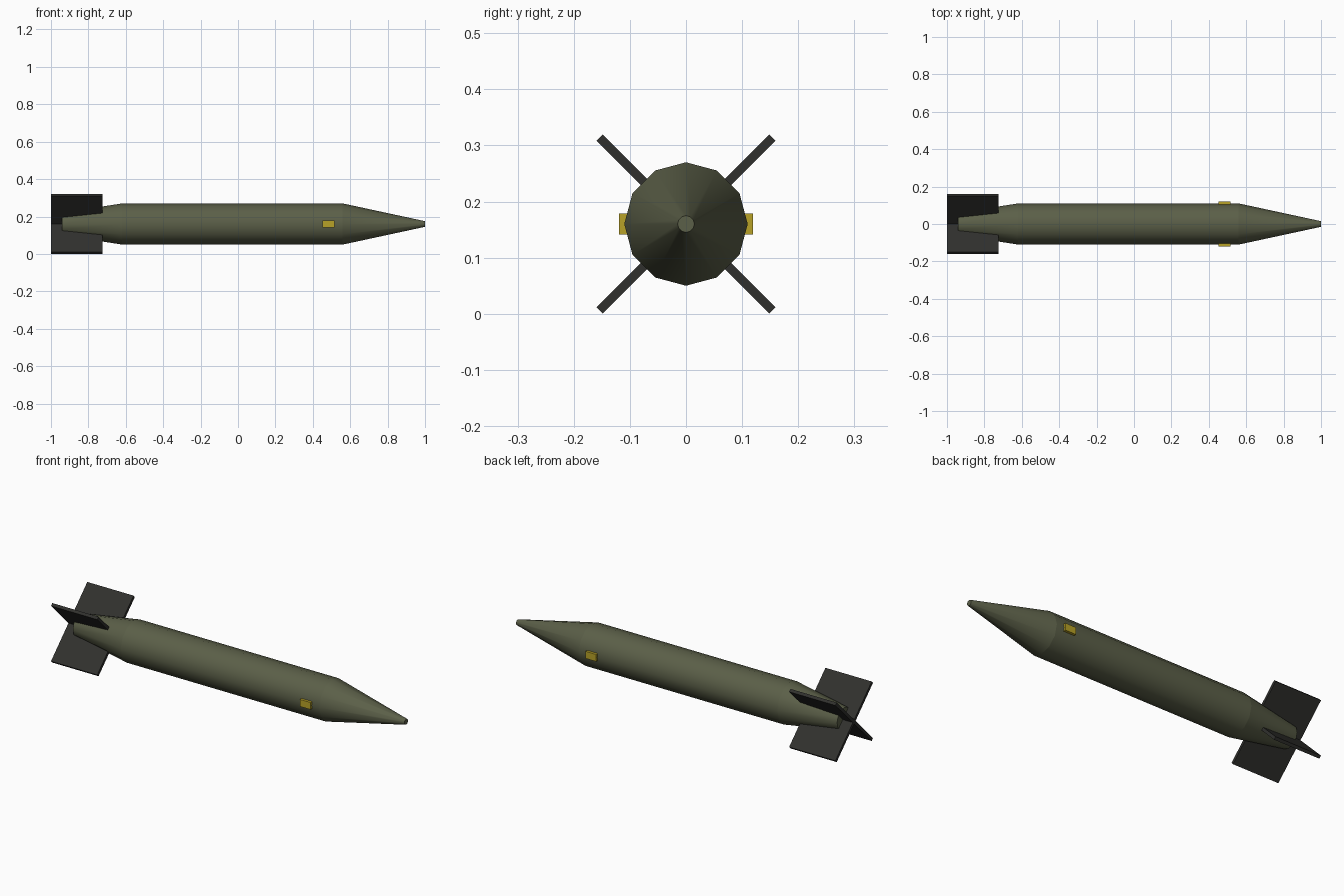
import bpy, math

if "Cube" in bpy.data.objects:
    bpy.data.objects.remove(bpy.data.objects["Cube"])

AXIS_Z = 0.16


def material(name, rgb):
    m = bpy.data.materials.new(name)
    m.diffuse_color = (*rgb, 1)
    m.use_nodes = True
    m.node_tree.nodes["Principled BSDF"].inputs["Base Color"].default_value = m.diffuse_color
    return m


olive = material("olive", (0.105, 0.115, 0.065))
dark = material("dark_grey", (0.03, 0.03, 0.027))
yellow = material("yellow", (0.48, 0.36, 0.02))


def section(name, x0, x1, r0, r1):
    """12-sided tapered section along x, with a corner pointing straight up."""
    bpy.ops.mesh.primitive_cone_add(vertices=12, radius1=r0, radius2=r1, depth=x1 - x0,
                                    location=((x0 + x1) / 2, 0, AXIS_Z),
                                    rotation=(0, math.pi / 2, 0))
    ob = bpy.context.object
    ob.name = name
    ob.data.materials.append(olive)
    bpy.ops.object.shade_smooth_by_angle(angle=math.radians(35))


def box(name, loc, size, mat, roll=0):
    bpy.ops.mesh.primitive_cube_add(size=1, location=loc, rotation=(roll, 0, 0))
    ob = bpy.context.object
    ob.name = name
    ob.scale = size
    ob.data.materials.append(mat)


# Hull: tail cone, main body and nose
section("tail_cone", -0.94, -0.62, 0.06, 0.11)
section("body", -0.62, 0.56, 0.11, 0.11)
section("nose_cone", 0.56, 1.0, 0.11, 0.015)

# Two plates crossing through the tail make the four fins
for i, a in enumerate((45, -45)):
    box(f"tail_fin_pair_{i + 1}", (-0.8625, 0, AXIS_Z), (0.275, 0.436, 0.016),
        dark, math.radians(a))

# Yellow marker plates on both sides
for side, s in (("front", -1), ("back", 1)):
    box(f"marker_{side}", (0.483, s * 0.109, AXIS_Z), (0.064, 0.02, 0.038), yellow)
